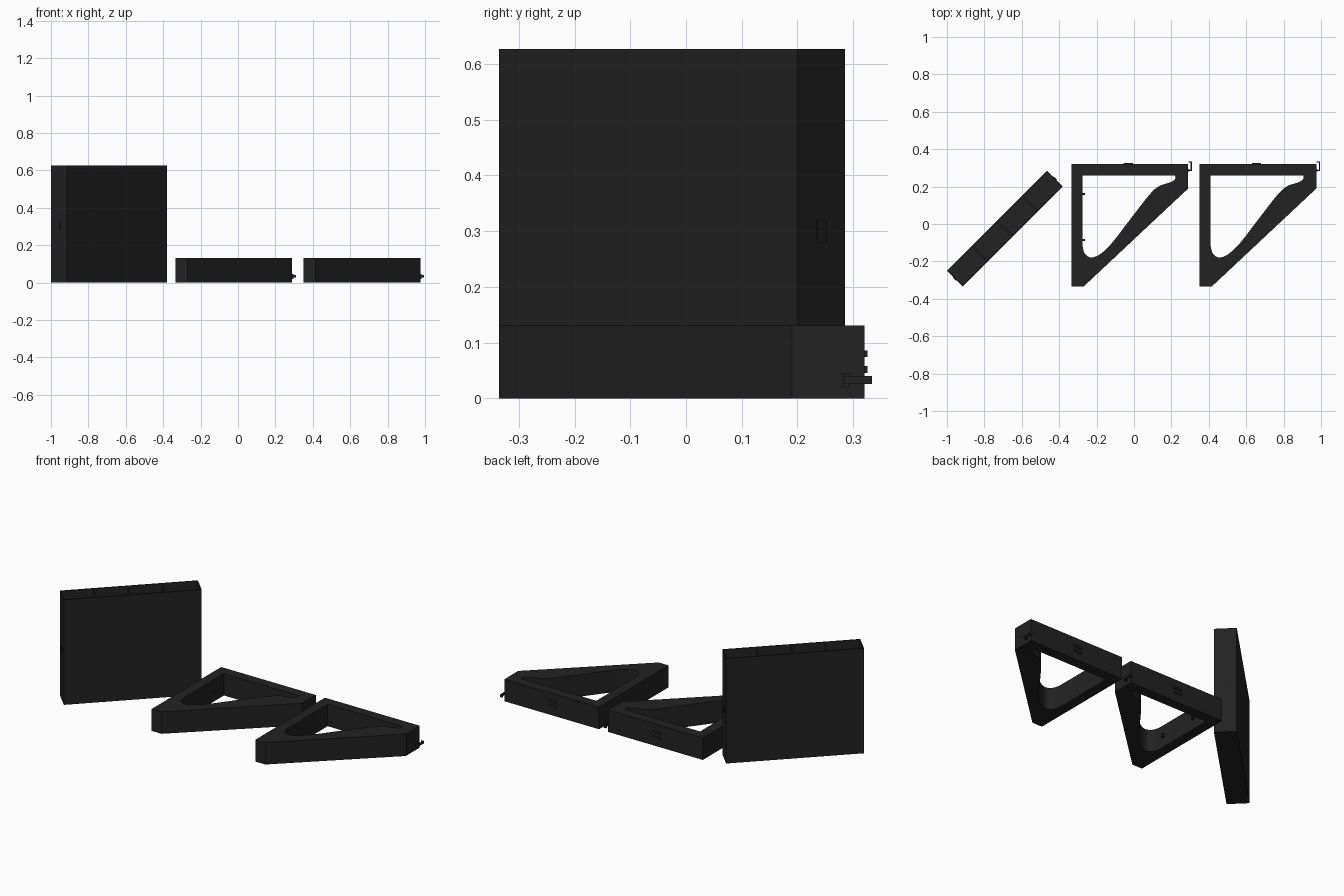
import bpy, bmesh, math
from mathutils import Matrix, Vector

if "Cube" in bpy.data.objects:
    bpy.data.objects.remove(bpy.data.objects["Cube"])

black = bpy.data.materials.new("matte_black")
black.diffuse_color = (0.016, 0.016, 0.016, 1)
black.use_nodes = True
black.node_tree.nodes["Principled BSDF"].inputs["Base Color"].default_value = black.diffuse_color


def finish(name, bm):
    bmesh.ops.recalc_face_normals(bm, faces=bm.faces)
    me = bpy.data.meshes.new(name)
    bm.to_mesh(me)
    bm.free()
    ob = bpy.data.objects.new(name, me)
    bpy.context.collection.objects.link(ob)
    me.materials.append(black)
    return ob


def box(name, lo, hi, frame=Matrix()):
    lo, hi = Vector(lo), Vector(hi)
    bm = bmesh.new()
    bmesh.ops.create_cube(bm, size=1, matrix=frame @ Matrix.Translation((lo + hi) / 2)
                          @ Matrix.Diagonal((*(hi - lo), 1)))
    return finish(name, bm)


def spline(pts, steps=6):
    """Smooth curve through the points."""
    p = [Vector(q) for q in pts]
    p = [2 * p[0] - p[1]] + p + [2 * p[-1] - p[-2]]
    out = []
    for a, b, c, d in zip(p, p[1:], p[2:], p[3:]):
        for i in range(steps):
            t = i / steps
            out.append(0.5 * (2 * b + (c - a) * t + (2 * a - 5 * b + 4 * c - d) * t * t
                              + (3 * b - a - 3 * c + d) * t ** 3))
    return out + [p[-2]]


# Upright divided holder, turned 45 degrees
L, T, H = 0.757, 0.12, 0.627
frame = Matrix.Translation((-0.69, -0.025, 0)) @ Matrix.Rotation(math.pi / 4, 4, 'Z')
bm = bmesh.new()
bmesh.ops.create_cube(bm, size=1, matrix=Matrix.Translation((0, 0, H / 2))
                      @ Matrix.Diagonal((L, T, H, 1)))
for k in (-0.25, 0, 0.25):
    bmesh.ops.bisect_plane(bm, geom=bm.verts[:] + bm.edges[:] + bm.faces[:],
                           plane_co=(k * L, 0, 0), plane_no=(1, 0, 0))
bm.normal_update()
tops = [f for f in bm.faces if f.normal.z > 0.9]
bmesh.ops.inset_individual(bm, faces=tops, thickness=0.008)
cells = bmesh.ops.extrude_discrete_faces(bm, faces=tops)["faces"]
bmesh.ops.translate(bm, verts=list({v for f in cells for v in f.verts}), vec=(0, 0, 0.02 - H))
bmesh.ops.transform(bm, matrix=frame, verts=bm.verts)
finish("divided_holder", bm)
for s, side in ((-1, "left"), (1, "right")):
    xs = sorted((s * L / 2, s * (L / 2 + 0.003)))
    box("holder_latch_" + side, (xs[0], -0.012, 0.28), (xs[1], 0.012, 0.32), frame)

# Triangular brackets with a curved opening
DEPTH = 0.131
outline = [(-0.335, 0.32), (0.29, 0.32), (0.29, 0.19), (-0.27, -0.335), (-0.335, -0.335)]
opening = [(-0.275, 0.26)] + spline([
    (0.22, 0.26), (0.219, 0.24), (0.192, 0.222), (0.136, 0.203), (0.083, 0.157),
    (-0.024, 0.02), (-0.12, -0.104), (-0.184, -0.163), (-0.232, -0.179),
    (-0.264, -0.157), (-0.275, -0.12)])


def bracket(name, dx):
    bm = bmesh.new()
    edges = []
    for loop in (outline, opening):
        vs = [bm.verts.new((p[0] + dx, p[1], 0)) for p in loop]
        edges += [bm.edges.new((a, b)) for a, b in zip(vs, vs[1:] + vs[:1])]
    bmesh.ops.triangle_fill(bm, edges=edges, use_beauty=True)
    ext = bmesh.ops.extrude_face_region(bm, geom=bm.faces[:])["geom"]
    bmesh.ops.translate(bm, verts=[g for g in ext if isinstance(g, bmesh.types.BMVert)],
                        vec=(0, 0, DEPTH))
    ob = finish(name, bm)
    bpy.ops.object.select_all(action='DESELECT')
    bpy.context.view_layer.objects.active = ob
    ob.select_set(True)
    bpy.ops.object.shade_smooth_by_angle(angle=math.radians(30))

    # Rear ridges and the side hook
    for z in (0.046, 0.074):
        box(name + "_rear_ridge", (dx - 0.055, 0.318, z), (dx - 0.005, 0.326, z + 0.012))
    box(name + "_hook_base", (dx + 0.288, 0.28, 0.02), (dx + 0.297, 0.294, 0.046))
    box(name + "_hook_stem", (dx + 0.295, 0.283, 0.026), (dx + 0.305, 0.29, 0.04))
    box(name + "_hook_arm", (dx + 0.303, 0.283, 0.026), (dx + 0.31, 0.334, 0.04))
    box(name + "_hook_tip", (dx + 0.292, 0.328, 0.026), (dx + 0.31, 0.334, 0.04))


bracket("left_bracket", 0)
bracket("right_bracket", 0.685)

# Inner pegs on the left bracket
for y in (0.16, -0.085):
    box("inner_peg", (-0.277, y - 0.006, 0.055), (-0.261, y + 0.006, 0.075))
